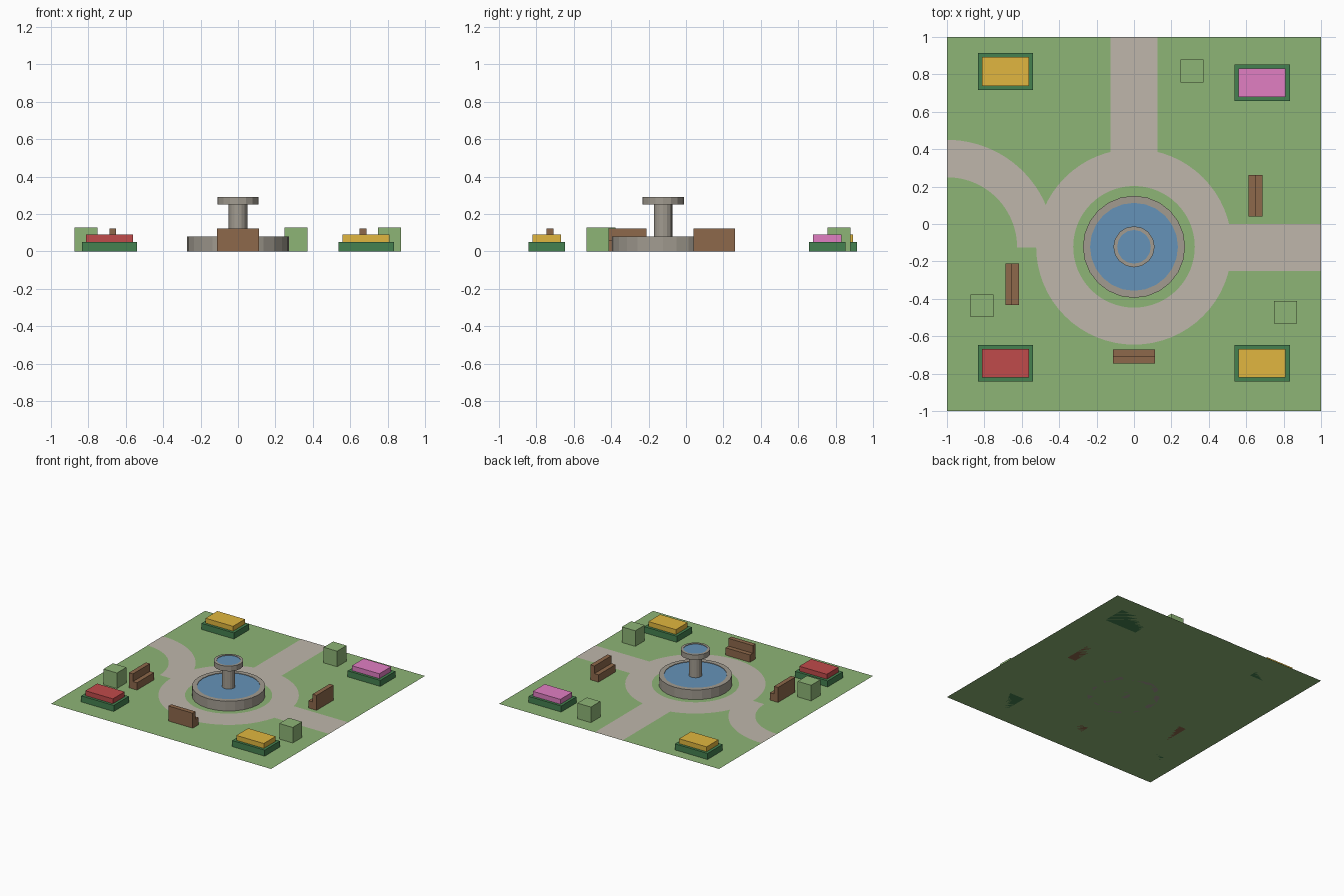
import bpy, bmesh
from math import cos, sin, pi

if "Cube" in bpy.data.objects:
    bpy.data.objects.remove(bpy.data.objects["Cube"])


def mat(name, r, g, b):
    m = bpy.data.materials.new(name)
    m.diffuse_color = (r, g, b, 1)
    m.use_nodes = True
    m.node_tree.nodes["Principled BSDF"].inputs["Base Color"].default_value = m.diffuse_color
    return m


GRASS = mat("grass", 0.27, 0.46, 0.18)
PATH = mat("path", 0.52, 0.47, 0.41)
STONE = mat("stone", 0.36, 0.33, 0.28)
WATER = mat("water", 0.13, 0.29, 0.48)
HEDGE = mat("hedge", 0.06, 0.22, 0.08)
BUSH = mat("bush", 0.27, 0.46, 0.18)
WOOD = mat("wood", 0.27, 0.14, 0.07)
YELLOW = mat("yellow_flower", 0.75, 0.47, 0.05)
RED = mat("red_flower", 0.53, 0.07, 0.07)
PINK = mat("pink_flower", 0.75, 0.21, 0.54)
CY = -0.122  # fountain centre


def make(name, verts, faces, m):
    me = bpy.data.meshes.new(name)
    me.from_pydata(verts, [], faces)
    bm = bmesh.new()
    bm.from_mesh(me)
    if any(abs(v.co.z - bm.verts[:][0].co.z) > 1e-5 for v in bm.verts):
        bmesh.ops.recalc_face_normals(bm, faces=bm.faces)
    bm.to_mesh(me)
    bm.free()
    me.materials.append(m)
    ob = bpy.data.objects.new(name, me)
    bpy.context.collection.objects.link(ob)
    return ob


def box(name, x0, x1, y0, y1, z0, z1, m):
    v = [(x, y, z) for x in (x0, x1) for y in (y0, y1) for z in (z0, z1)]
    f = [(0, 1, 3, 2), (4, 6, 7, 5), (0, 4, 5, 1), (2, 3, 7, 6), (0, 2, 6, 4), (1, 5, 7, 3)]
    return make(name, v, f, m)


def sheet(name, x0, x1, y0, y1, z, m):
    return make(name, [(x0, y0, z), (x1, y0, z), (x1, y1, z), (x0, y1, z)], [(0, 1, 2, 3)], m)


def arc_strip(name, cx, cy, r0, r1, sweep, n, z, m):
    v, f = [], []
    for i in range(n + 1):
        a = sweep * i / n
        v += [(cx + r * cos(a), cy + r * sin(a), z) for r in (r0, r1)]
    for i in range(n):
        f.append((2 * i, 2 * i + 1, 2 * i + 3, 2 * i + 2))
    return make(name, v, f, m)


def lathe(name, profile, n, m):
    # spin a closed profile of (radius, z) around the fountain axis
    k = len(profile)
    v = [(r * cos(2 * pi * i / n), CY + r * sin(2 * pi * i / n), z) for i in range(n) for r, z in profile]
    f = [(i * k + j, (i + 1) % n * k + j, (i + 1) % n * k + (j + 1) % k, i * k + (j + 1) % k)
         for i in range(n) for j in range(k)]
    return make(name, v, f, m)


def disc(name, r, z, n, m):
    v = [(r * cos(2 * pi * i / n), CY + r * sin(2 * pi * i / n), z) for i in range(n)]
    return make(name, v, [tuple(range(n))], m)


# Lawn and paths
sheet("lawn", -1, 1, -1, 1, 0, GRASS)
arc_strip("ring_path", 0, CY, 0.325, 0.523, 2 * pi, 64, 0.003, PATH)
arc_strip("curved_path", -1, -0.125, 0.375, 0.575, pi / 2, 24, 0.0025, PATH)
sheet("north_path", -0.125, 0.125, 0.37, 1, 0.002, PATH)
sheet("east_path", 0.49, 1, -0.25, 0, 0.002, PATH)

# Fountain
lathe("basin", [(0.235, 0), (0.273, 0), (0.273, 0.08), (0.235, 0.08)], 24, STONE)
disc("basin_water", 0.235, 0.076, 24, WATER)
lathe("upper_bowl", [(0.09, 0.25), (0.11, 0.25), (0.11, 0.292), (0.09, 0.292)], 16, STONE)
disc("upper_bowl_base", 0.09, 0.25, 16, STONE)
disc("upper_water", 0.09, 0.288, 16, WATER)
bpy.ops.mesh.primitive_cylinder_add(vertices=16, radius=0.05, depth=0.25, location=(0, CY, 0.125))
column = bpy.context.object
column.name = "column"
column.data.materials.append(STONE)

# Flower beds
for i, (x, y, m) in enumerate([(-0.687, 0.815, YELLOW), (0.685, 0.755, PINK),
                               (-0.687, -0.745, RED), (0.685, -0.745, YELLOW)]):
    box(f"bed_{i}", x - 0.148, x + 0.148, y - 0.098, y + 0.098, 0, 0.05, HEDGE)
    box(f"flowers_{i}", x - 0.125, x + 0.125, y - 0.077, y + 0.077, 0.05, 0.09, m)

# Cube bushes
for i, (x, y) in enumerate([(0.31, 0.818), (-0.813, -0.437), (0.81, -0.472)]):
    box(f"bush_{i}", x - 0.061, x + 0.061, y - 0.061, y + 0.061, 0, 0.128, BUSH)

# Benches: L profile, tall back facing away from the fountain
for i, (x, y, turn) in enumerate([(0, -0.709, 0), (0.649, 0.151, pi / 2), (-0.651, -0.323, -pi / 2)]):
    prof = [(-0.037, 0), (0.037, 0), (0.037, 0.06), (0, 0.06), (0, 0.123), (-0.037, 0.123)]
    n = len(prof)
    v = [(s, py, z) for s in (-0.111, 0.111) for py, z in prof]
    f = [tuple(range(n)), tuple(range(n, 2 * n))]
    f += [(j, (j + 1) % n, n + (j + 1) % n, n + j) for j in range(n)]
    bench = make(f"bench_{i}", v, f, WOOD)
    bench.location = (x, y, 0)
    bench.rotation_euler.z = turn
